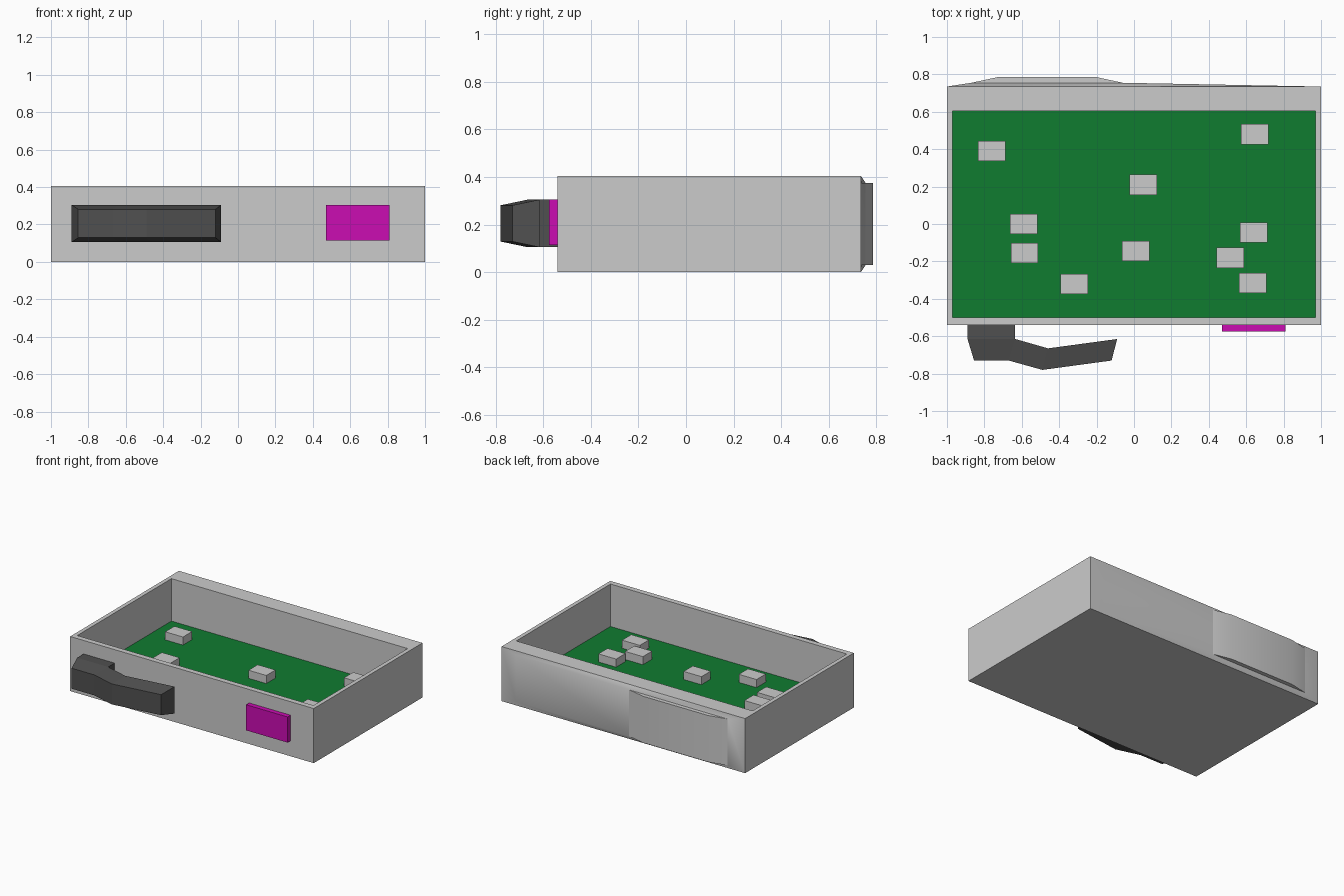
import bpy
import bmesh

if "Cube" in bpy.data.objects:
    bpy.data.objects.remove(bpy.data.objects["Cube"])

MID = 0.2025  # middle height of the case


def material(name, rgb):
    m = bpy.data.materials.new(name)
    m.diffuse_color = (*rgb, 1)
    m.use_nodes = True
    m.node_tree.nodes["Principled BSDF"].inputs["Base Color"].default_value = m.diffuse_color
    return m


GREEN = material("board_green", (0.005, 0.2, 0.03))
MAGENTA = material("port_magenta", (0.6, 0.004, 0.45))
DARK = material("handle_dark", (0.08, 0.08, 0.08))


def add_mesh(name, verts, faces, mat=None):
    mesh = bpy.data.meshes.new(name)
    mesh.from_pydata(verts, [], faces)
    bm = bmesh.new()
    bm.from_mesh(mesh)
    bmesh.ops.recalc_face_normals(bm, faces=bm.faces)
    bm.to_mesh(mesh)
    bm.free()
    obj = bpy.data.objects.new(name, mesh)
    bpy.context.collection.objects.link(obj)
    if mat:
        mesh.materials.append(mat)
    return obj


def rect(x, y0, y1, z):
    return [(-x, y0, z), (x, y0, z), (x, y1, z), (-x, y1, z)]


def block(name, lo, hi, mat=None):
    bpy.ops.mesh.primitive_cube_add(size=1, location=[(a + b) / 2 for a, b in zip(lo, hi)])
    obj = bpy.context.object
    obj.name = name
    obj.scale = [b - a for a, b in zip(lo, hi)]
    if mat:
        obj.data.materials.append(mat)
    return obj


def slab(name, outline, cells, z=MID, mat=None):
    """Plan outline of (x, y, half height), mirrored above and below z."""
    n = len(outline)
    verts = [(x, y, z + s * h) for s in (1, -1) for x, y, h in outline]
    faces = [list(c) for c in cells] + [[i + n for i in c] for c in cells]
    faces += [(i, (i + 1) % n, (i + 1) % n + n, i + n) for i in range(n)]
    return add_mesh(name, verts, faces, mat)


# Open case: outer walls, rim, inner walls, floor
rings = [rect(1, -0.54, 0.735, 0), rect(1, -0.54, 0.735, 0.405),
         rect(0.97, -0.5, 0.605, 0.405), rect(0.97, -0.5, 0.605, 0.06)]
walls = [(4 * r + i, 4 * r + (i + 1) % 4, 4 * r + 4 + (i + 1) % 4, 4 * r + 4 + i)
         for r in range(3) for i in range(4)]
add_mesh("case", sum(rings, []), walls + [(0, 1, 2, 3), (12, 13, 14, 15)])

# Circuit board and its chips
block("circuit_board", (-0.97, -0.5, 0.06), (0.97, 0.605, 0.09), GREEN)
chips = [(-0.76, 0.39), (0.645, 0.48), (0.05, 0.21), (-0.59, 0.0), (-0.585, -0.155),
         (0.01, -0.145), (-0.32, -0.32), (0.64, -0.045), (0.515, -0.18), (0.635, -0.315)]
for x, y in chips:
    block("chip", (x - 0.073, y - 0.054, 0.08), (x + 0.073, y + 0.054, 0.15))

# Port on the front
block("front_port", (0.47, -0.575, 0.115), (0.81, -0.53, 0.305), MAGENTA)

# Bent lever handle on the front, tapered outwards
IN, OUT = 0.1, 0.076
slab("lever_handle",
     [(-0.635, -0.54, IN), (-0.89, -0.54, IN), (-0.89, -0.615, IN),
      (-0.855, -0.73, OUT), (-0.67, -0.73, OUT), (-0.49, -0.78, OUT),
      (-0.12, -0.73, OUT), (-0.09, -0.615, IN), (-0.46, -0.665, IN), (-0.635, -0.615, IN)],
     [(0, 1, 2, 9), (9, 2, 3, 4), (9, 4, 5, 8), (8, 5, 6, 7)], z=0.205, mat=DARK)

# Tapering back panel and the raised bump on it
panel = slab("back_panel",
             [(-1, 0.735, MID), (-0.06, 0.735, MID), (1, 0.735, MID),
              (0.88, 0.737, 0.1725), (-0.06, 0.755, 0.1725), (-0.87, 0.755, 0.1725)],
             [(0, 1, 4, 5), (1, 2, 3, 4)])
bump = slab("back_bump",
            [(-0.87, 0.755, 0.1725), (-0.06, 0.755, 0.1725),
             (-0.2, 0.785, 0.1725), (-0.73, 0.785, 0.1725)], [(0, 1, 2, 3)])
for obj in (panel, bump):
    bpy.ops.object.select_all(action="DESELECT")
    obj.select_set(True)
    bpy.context.view_layer.objects.active = obj
    bpy.ops.object.shade_smooth_by_angle(angle=0.7)
